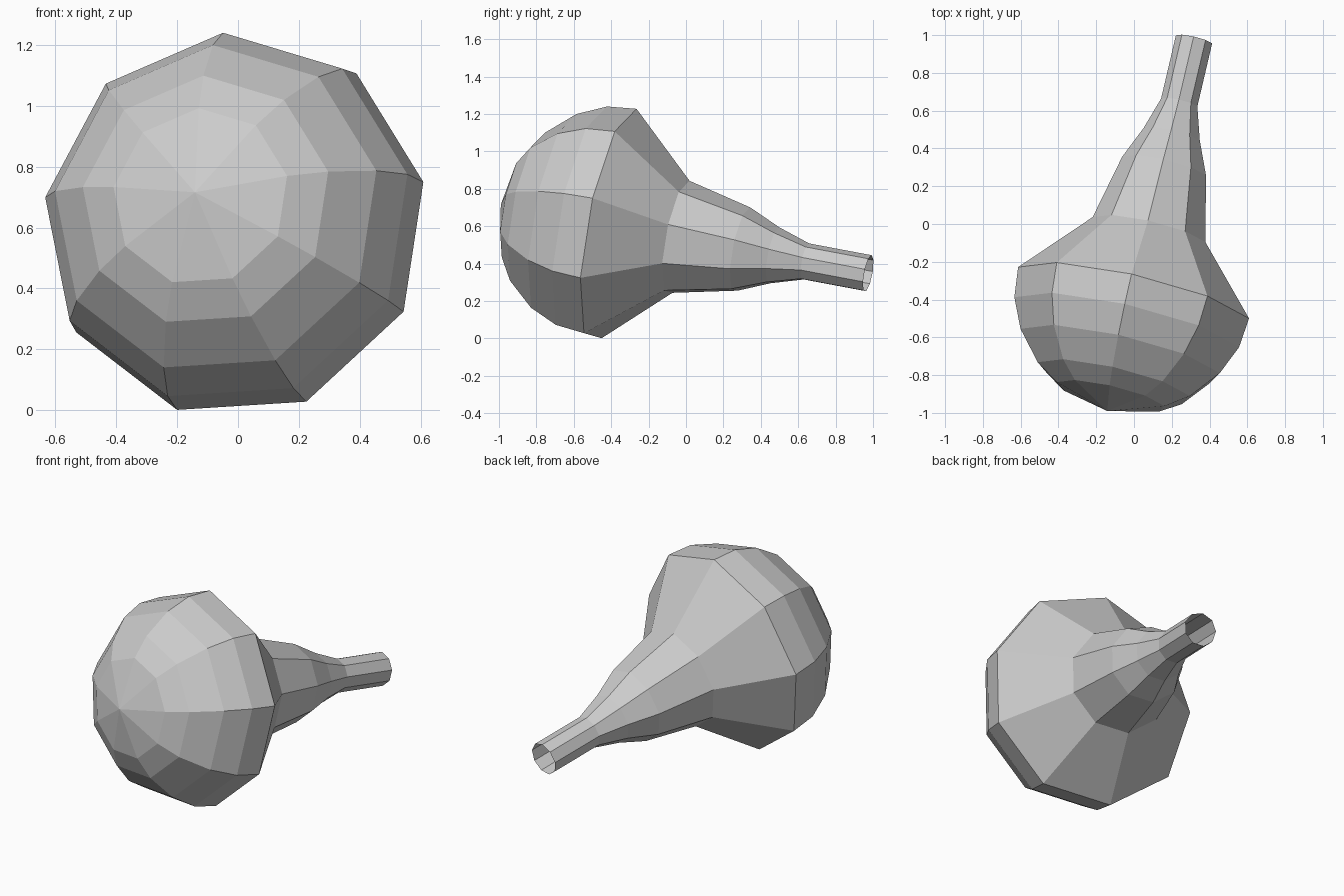
import bpy, bmesh, math
from mathutils import Vector

if "Cube" in bpy.data.objects:
    bpy.data.objects.remove(bpy.data.objects["Cube"])

SIDES = 9
CENTRE = Vector((0.0, -0.385, 0.602))      # middle of the widest ring
AXIS = Vector((0.234, 1.0, -0.188))        # from bulb towards the neck opening
U = (Vector((1, 0, 0)) - AXIS * (AXIS.x / AXIS.length_squared)).normalized()
V = U.cross(AXIS.normalized())
PHASE = math.radians(91.2)

# (position along axis, radius), from behind the bulb tip to the neck opening
PROFILE = [(-0.525, 0.297), (-0.45, 0.42), (-0.305, 0.55), (-0.155, 0.62),
           (0.0, 0.637), (0.345, 0.311), (0.685, 0.231), (0.855, 0.155),
           (1.025, 0.10), (1.359, 0.10)]


def ring(bm, t, r):
    angles = [PHASE + 2 * math.pi * i / SIDES for i in range(SIDES)]
    return [bm.verts.new(CENTRE + AXIS * t + (U * math.cos(a) + V * math.sin(a)) * r)
            for a in angles]


# Nine-sided bulb tapering into a thin, open neck
bm = bmesh.new()
rings = [ring(bm, t, r) for t, r in PROFILE]
tip = bm.verts.new(CENTRE + AXIS * -0.605)
for i in range(SIDES):
    j = (i + 1) % SIDES
    bm.faces.new((tip, rings[0][i], rings[0][j]))
    for a, b in zip(rings, rings[1:]):
        bm.faces.new((a[i], b[i], b[j], a[j]))
bmesh.ops.recalc_face_normals(bm, faces=bm.faces)

mesh = bpy.data.meshes.new("bulb_with_neck")
bm.to_mesh(mesh)
bm.free()
bpy.context.collection.objects.link(bpy.data.objects.new("bulb_with_neck", mesh))
